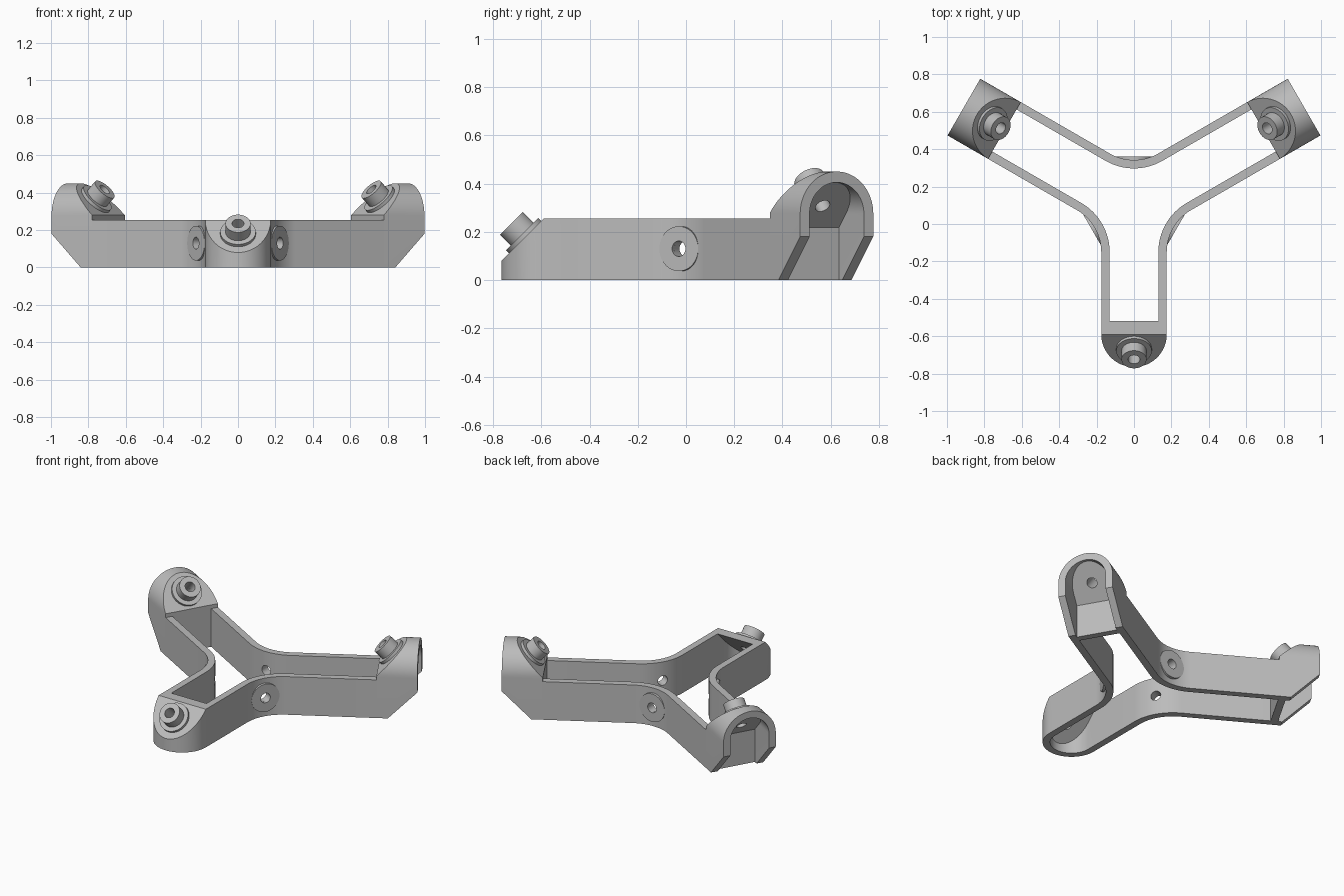
import bpy, bmesh
from math import sin, cos, radians, sqrt
from mathutils import Matrix, Vector

if "Cube" in bpy.data.objects:
    bpy.data.objects.remove(bpy.data.objects["Cube"], do_unlink=True)

HALF, INNER = 0.175, 0.13          # half width of an arm, outside and inside
TOP = 0.255                        # height of the frame walls
BORE = 0.032                       # radius of the screw holes
FILLET = 0.26                      # radius where two arms meet
BACK, FRONT = 0.80, 0.69           # where the sloped ends start along each arm
FRONT_START = 0.612
HUB = Matrix.Translation((0, 0.10, 0))

grey = bpy.data.materials.new("matte_grey")
grey.use_nodes = True
grey.diffuse_color = (0.5, 0.5, 0.5, 1)
grey.node_tree.nodes["Principled BSDF"].inputs["Base Color"].default_value = (0.5, 0.5, 0.5, 1)


def arc(cx, cy, r, a, b, n=24):
    angles = [radians(a + (b - a) * i / n) for i in range(n + 1)]
    return [(cx + r * cos(t), cy + r * sin(t)) for t in angles]


def prism(points, direction):
    bm = bmesh.new()
    face = bm.faces.new([bm.verts.new(p) for p in points])
    out = bmesh.ops.extrude_face_region(bm, geom=[face])
    verts = [g for g in out["geom"] if isinstance(g, bmesh.types.BMVert)]
    bmesh.ops.translate(bm, verts=verts, vec=direction)
    bmesh.ops.recalc_face_normals(bm, faces=bm.faces)
    return bm


def clip(bm, point, normal):
    """Remove everything on the normal's side of a plane and close the cut."""
    geom = bm.verts[:] + bm.edges[:] + bm.faces[:]
    bmesh.ops.bisect_plane(bm, geom=geom, plane_co=point, plane_no=normal, clear_outer=True)
    bmesh.ops.holes_fill(bm, edges=[e for e in bm.edges if e.is_boundary])
    bmesh.ops.recalc_face_normals(bm, faces=bm.faces)
    return bm


def make(name, bm):
    mesh = bpy.data.meshes.new(name)
    bm.to_mesh(mesh)
    bm.free()
    mesh.materials.append(grey)
    obj = bpy.data.objects.new(name, mesh)
    bpy.context.collection.objects.link(obj)
    return obj


def cut(obj, bm):
    cutter = make("cutter", bm)
    cutter.hide_render = True
    mod = obj.modifiers.new("cut", "BOOLEAN")
    mod.operation, mod.solver, mod.object = "DIFFERENCE", "EXACT", cutter
    bpy.context.view_layer.objects.active = obj
    bpy.ops.object.modifier_apply(modifier=mod.name)
    bpy.data.objects.remove(cutter, do_unlink=True)


def drill(obj, matrix):
    bm = bmesh.new()
    bmesh.ops.create_cone(bm, cap_ends=True, segments=32, radius1=BORE, radius2=BORE,
                          depth=0.3, matrix=matrix)
    cut(obj, bm)


def finish(obj, matrix):
    obj.matrix_world = matrix
    bpy.ops.object.select_all(action="DESELECT")
    obj.select_set(True)
    bpy.context.view_layer.objects.active = obj
    bpy.ops.object.shade_smooth_by_angle(angle=radians(30))


def tube(name, profile, matrix, n=48):
    """Turn a closed profile of (radius, height) points around z."""
    bm = bmesh.new()
    rings = [[bm.verts.new((r * cos(radians(360 * i / n)), r * sin(radians(360 * i / n)), z))
              for i in range(n)] for r, z in profile]
    for a, b in zip(rings, rings[1:] + rings[:1]):
        for i in range(n):
            j = (i + 1) % n
            bm.faces.new((a[i], a[j], b[j], b[i]))
    bmesh.ops.recalc_face_normals(bm, faces=bm.faces)
    finish(make(name, bm), matrix)


def turn(angle):
    return HUB @ Matrix.Rotation(radians(angle), 4, "Z")


def tilt(r, z, angle):
    return Matrix.Translation((r, 0, z)) @ Matrix.Rotation(radians(angle), 4, "Y")


# Filleted walls, each joining the sides of two neighbouring arms
def wall_edge(offset, low, high):
    s, c = sin(radians(60)), cos(radians(60))
    centre = (HALF + FILLET) / s
    radius = FILLET + HALF - offset
    return ([(high * c + offset * s, high * s - offset * c)]
            + arc(centre, 0, radius, 150, 210)
            + [(low * c + offset * s, -low * s + offset * c)])


def wall(name, angle, low, high):
    outline = wall_edge(HALF, low, high) + wall_edge(INNER, low, high)[::-1]
    obj = make(name, prism([(x, y, 0) for x, y in outline], (0, 0, TOP)))
    pose = tilt(0, 0.13, 90)
    drill(obj, Matrix.Translation((0.25, 0, 0)) @ pose)
    finish(obj, turn(angle))
    tube(name + "_pad", [(BORE, 0.22), (0.093, 0.22), (0.093, 0.26), (BORE, 0.26)],
         turn(angle) @ pose)


wall("back_wall", 90, BACK, BACK)
wall("left_wall", 330, FRONT_START, BACK)
wall("right_wall", 210, BACK, FRONT_START)

# Stepped screw boss standing on each sloped face
BOSS = [(BORE, -0.004), (0.095, -0.004), (0.095, 0.018),
        (0.067, 0.018), (0.067, 0.081), (BORE, 0.081)]


# Arched ends of the back arms: open tunnel, sloped inner face, chamfered foot
def arch(half, start, end, floor):
    outline = [(-half, floor), (half, floor)] + arc(0, 0.275, half, 0, 180, 40)
    return prism([(start, y, z) for y, z in outline], (end - start, 0, 0))


for side, angle in (("left", 30), ("right", 150)):
    slope = Vector((-1, 0, 1)).normalized()
    edge = Vector((BACK, 0, 0.28))
    body = clip(arch(HALF, BACK, 1.05, 0), edge, slope)
    clip(body, (1.05, 0, 0.18), (1, 0, -1))
    obj = make(side + "_arched_end", body)
    cut(obj, clip(arch(INNER, BACK + 0.045, 1.2, -0.1), edge - slope * 0.075, slope))
    pose = tilt(0.88, 0.36, -45)
    drill(obj, pose)
    finish(obj, turn(angle))
    tube(side + "_boss", BOSS, turn(angle) @ pose)


# Rounded end of the front arm: sloped roof, hollow below
def rounded(half, start, bottom, top):
    outline = [(start, -half)] + arc(FRONT, 0, half, -90, 90, 40) + [(start, half)]
    return prism([(x, y, bottom) for x, y in outline], (0, 0, top - bottom))


slope = Vector((1, 0, 1)).normalized()
edge = Vector((FRONT, 0, TOP))
front = make("front_rounded_end", clip(rounded(HALF, FRONT_START, 0, TOP), edge, slope))
cut(front, clip(rounded(INNER, 0.5, -0.1, 0.4), edge - slope * 0.05, slope))
pose = tilt(0.767, 0.178, 45)
drill(front, pose)
finish(front, turn(-90))
tube("front_boss", BOSS, turn(-90) @ pose)
